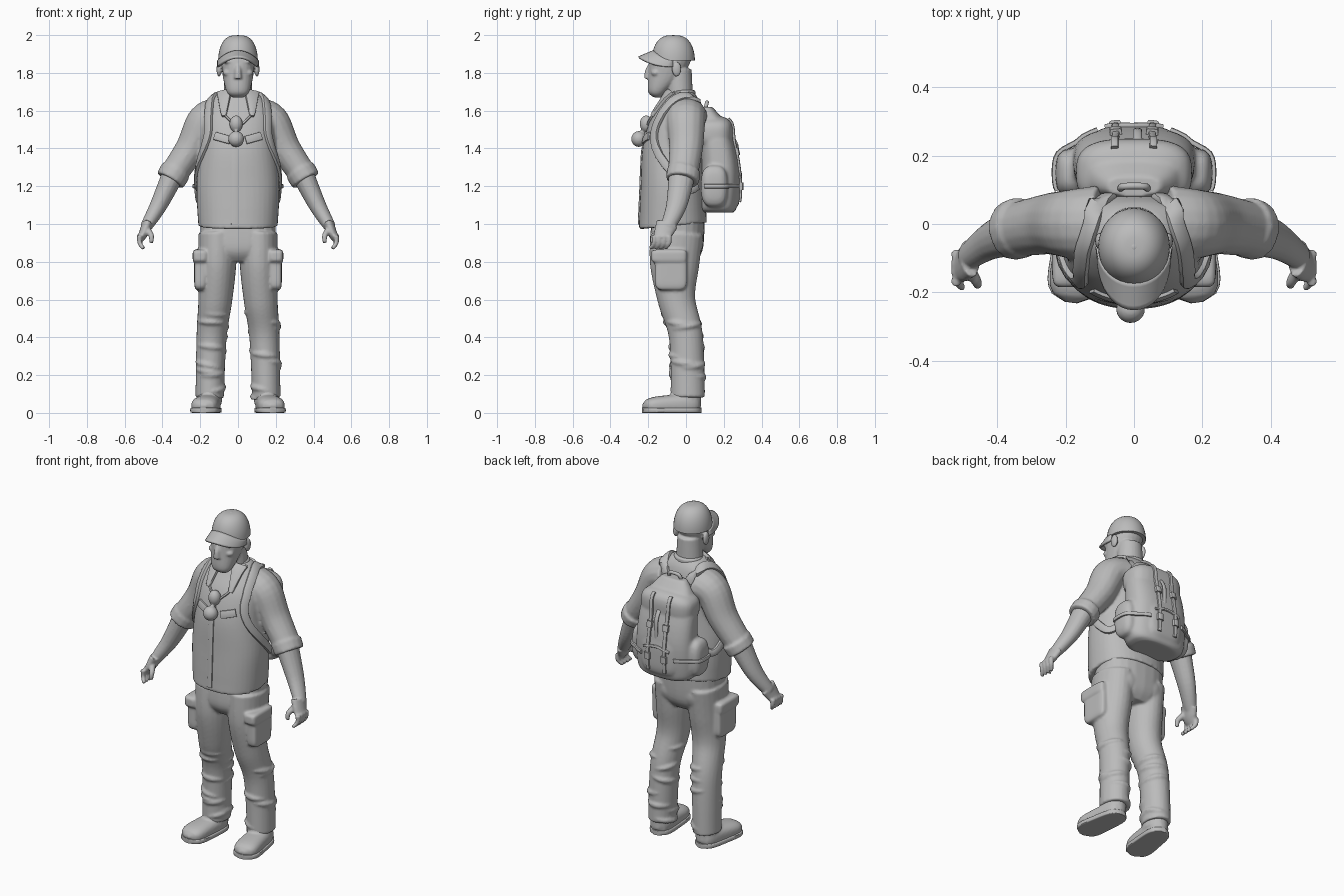
import bpy
import bmesh
import random
from math import cos, sin, pi, tau, radians, copysign
from mathutils import Vector, Matrix
from mathutils.bvhtree import BVHTree

cube = bpy.data.objects.get("Cube")
if cube:
    bpy.data.objects.remove(cube)

random.seed(4)
colour = (.5, .5, .5, 1)
grey = bpy.data.materials.new("plain grey")
grey.use_nodes = True
grey.diffuse_color = colour
grey.node_tree.nodes["Principled BSDF"].inputs["Base Color"].default_value = colour
DEPTH, UP = Vector((0, 1, 0)), Vector((0, 0, 1))
SIDES = ((1, "left"), (-1, "right"))


def spline(rows, steps=6):
    """Smooth curve through rows of numbers."""
    ext, out = [rows[0], *rows, rows[-1]], []
    for quad in zip(ext, ext[1:], ext[2:], ext[3:]):
        for t in (i / steps for i in range(steps)):
            out.append([b + t * ((c - a) + t * (2*a - 5*b + 4*c - d + t * (3*b - a - 3*c + d))) / 2
                        for a, b, c, d in zip(*quad)])
    return out + [list(rows[-1])]


def loft(bm, rows, refs=DEPTH, axis=None, power=2, sides=24):
    """Skin over sections (x, y, z, half width, half depth)."""
    points = [Vector(row[:3]) for row in rows]
    rings = []
    for i, (point, row) in enumerate(zip(points, rows)):
        ahead, behind = points[min(i + 1, len(points) - 1)], points[max(i - 1, 0)]
        along = axis or (ahead - behind).normalized()
        ref = refs[i] if isinstance(refs, list) else refs
        wide = ref.cross(along).normalized()
        deep = along.cross(wide)
        ring = []
        for j in range(sides):
            c, s = (copysign(abs(q) ** (2 / power), q) for q in (cos(tau*j/sides), sin(tau*j/sides)))
            ring.append(bm.verts.new(point + wide * c * row[3] + deep * s * row[4]))
        rings.append(ring)
    for low, high in zip(rings, rings[1:]):
        for j in range(sides):
            k = (j + 1) % sides
            bm.faces.new((low[j], low[k], high[k], high[j]))
    bm.faces.new(rings[0][::-1])
    bm.faces.new(rings[-1])
    return [vert for ring in rings for vert in ring]


def stack(bm, rows, **options):
    """Level sections (z, y, half width, half depth) on the centre line."""
    return loft(bm, [(0, y, z, w, d) for z, y, w, d in spline(rows)], axis=UP, **options)


def tube(bm, points, start, end, squash=1, refs=DEPTH):
    """Tapering round or oval tube along a smooth path."""
    path = spline(points)
    rows = []
    for i, point in enumerate(path):
        radius = start + (end - start) * i / (len(path) - 1)
        rows.append((*point, radius, radius * squash))
    loft(bm, rows, refs=refs, sides=16)


def lump(bm, centre, size, power=2):
    """Ball that turns into a rounded box as power grows."""
    made = bmesh.ops.create_uvsphere(bm, u_segments=32, v_segments=24, radius=1)
    for vert in made["verts"]:
        vert.co /= sum(abs(q) ** power for q in vert.co) ** (1 / power)
    bmesh.ops.transform(bm, matrix=Matrix.Translation(centre) @ Matrix.Diagonal((*size, 1)), verts=made["verts"])


def flip(rows, s):
    return [(row[0] * s, *row[1:]) for row in rows]


def finish(bm, name, voxel=0, soften=3):
    """Make the object; a voxel size fuses its pieces into one skin."""
    bmesh.ops.recalc_face_normals(bm, faces=bm.faces)
    mesh = bpy.data.meshes.new(name)
    bm.to_mesh(mesh)
    bm.free()
    mesh.materials.append(grey)
    ob = bpy.data.objects.new(name, mesh)
    bpy.context.collection.objects.link(ob)
    bpy.ops.object.select_all(action='DESELECT')
    ob.select_set(True)
    bpy.context.view_layer.objects.active = ob
    bpy.ops.object.shade_smooth_by_angle(angle=radians(45))
    if voxel:
        fuse = ob.modifiers.new("fuse", 'REMESH')
        fuse.mode, fuse.voxel_size, fuse.use_smooth_shade = 'VOXEL', voxel, True
        ob.modifiers.new("soften", 'SMOOTH').iterations = soften
    return ob


def surface(ob):
    bpy.context.view_layer.update()
    return BVHTree.FromObject(ob, bpy.context.evaluated_depsgraph_get())


def band(name, tree, points, start, end, thick=.008):
    """Flat strip laid on a surface, tapering in half width."""
    rows, normals, path = [], [], spline(points)
    for i, point in enumerate(path):
        spot, normal = tree.find_nearest(Vector(point))[:2]
        width = start + (end - start) * i / (len(path) - 1)
        rows.append((*(spot + normal * thick * .4), width, thick))
        normals.append(normal)
    bm = bmesh.new()
    loft(bm, rows, refs=normals, power=4, sides=12)
    finish(bm, name)


def crease(bm, limb, z, start, tilt):
    """Cloth fold wrapped part way round a limb."""
    x, y, _, wide, deep = min(limb, key=lambda row: abs(row[2] - z))
    rows = []
    for i in range(20):
        f = i / 19
        angle = start + f * 2.5
        fat = .004 + .012 * sin(pi * f)
        rows.append((x + wide * .95 * cos(angle), y + deep * .95 * sin(angle), z + tilt * f, fat, fat))
    loft(bm, rows, refs=UP, sides=8)


# Shirt with rolled sleeves; the hem dips towards the front
bm = bmesh.new()
body = stack(bm, [(.99, -.07, .21, .18), (1.2, -.07, .22, .17), (1.4, -.07, .2, .16), (1.55, -.05, .19, .14),
                  (1.65, -.03, .15, .1), (1.7, -.03, .09, .07)], power=2.3, sides=40)
for vert in body:
    if vert.co.z < 1.05:
        vert.co.z += (vert.co.y + .07) / 10
for s, side in SIDES:
    tube(bm, flip([(.1, 0, 1.57), (.18, 0, 1.54), (.25, 0, 1.4), (.36, -.02, 1.24)], s), .105, .07, 1.1)
    tube(bm, flip([(.33, -.01, 1.28), (.36, -.02, 1.23)], s), .083, .08, 1.1)
shirt = finish(bm, "shirt", .009)
on_shirt = surface(shirt)
band("button_placket", on_shirt, [(-.02, -.3, 1.55), (-.02, -.3, 1)], .018, .018, .005)

# Collar, chest pockets, pack straps and neck cord
bm = bmesh.new()
stack(bm, [(1.63, -.04, .1, .09), (1.71, -.02, .08, .07)])
finish(bm, "collar_band", .008)
for s, side in SIDES:
    band(side + "_collar_wing", on_shirt, flip([(.07, -.08, 1.7), (.08, -.2, 1.58)], s), .045, .01, .012)
    band(side + "_pocket_flap", on_shirt, flip([(.05, -.3, 1.46), (.15, -.25, 1.48)], s), .022, .022)
    band(side + "_shoulder_strap", on_shirt,
         flip([(.08, .1, 1.6), (.14, 0, 1.7), (.18, -.15, 1.6), (.2, -.2, 1.45), (.23, 0, 1.2), (.2, .1, 1.2)], s),
         .028, .02, .012)
    band(side + "_neck_cord", on_shirt, flip([(.1, -.06, 1.7), (.08, -.2, 1.6), (.01, -.3, 1.55)], s), .006, .006)

# Hanging pendant
bm = bmesh.new()
lump(bm, (-.01, -.21, 1.53), (.035, .035, .045))
lump(bm, (-.01, -.25, 1.45), (.042, .04, .042))
finish(bm, "pendant", .006)

# Forearms and hands
for s, side in SIDES:
    bm = bmesh.new()
    tube(bm, flip([(.34, -.02, 1.27), (.42, -.05, 1.1), (.49, -.1, .98)], s), .062, .03, 1.2)
    tube(bm, flip([(.48, -.1, 1), (.5, -.12, .95), (.52, -.12, .92)], s), .03, .02, 2)
    for i in range(4):
        y = -.09 - i / 38
        tube(bm, flip([(.52, y, .94), (.52, y, .9), (.5, y - .02, .87)], s), .015, .01)
    tube(bm, flip([(.49, -.12, .98), (.46, -.17, .94), (.46, -.18, .9)], s), .02, .01)
    finish(bm, side + "_arm", .006)

# Trousers with folds and cargo pockets
leg = spline([(.11, -.05, .95, .1, .14), (.11, -.06, .78, .1, .13), (.12, -.05, .6, .09, .1),
              (.14, 0, .4, .08, .09), (.15, .01, .08, .075, .09)], 12)
bm = bmesh.new()
stack(bm, [(.8, -.05, .13, .1), (.87, -.05, .19, .14), (1.04, -.04, .2, .14)], power=2.4)
for s, side in SIDES:
    limb = flip(leg, s)
    loft(bm, limb)
    lump(bm, (.08 * s, 0, .9), (.1, .09, .1))
    for i in range(11):
        crease(bm, limb, .11 + i / 24, random.uniform(0, tau), random.uniform(-.05, .05))
    lump(bm, (.2 * s, -.08, .75), (.032, .085, .1), 6)
    lump(bm, (.2 * s, -.09, .83), (.04, .095, .035), 6)
finish(bm, "trousers", .008)

# Boots: the foot turns out and widens towards a round toe
boot = []
for i in range(17):
    f = i / 16
    tip = (1.05 - abs(2 * f - 1) ** 5) ** .5
    boot.append((.145 + .04 * f, .08 - .31 * f, .05 - f / 70, (.06 + .015 * f) * tip, (.06 - f / 60) * tip))
for s, side in SIDES:
    bm = bmesh.new()
    for vert in loft(bm, flip(boot, s), refs=UP, power=2.5):
        vert.co.z = max(vert.co.z, .01)
    tube(bm, flip([(.15, 0, .05), (.15, 0, .12)], s), .065, .065, 1.25)
    finish(bm, side + "_boot", .007)
    bm = bmesh.new()
    loft(bm, [(x, y, .014, w * 1.08, .014) for x, y, z, w, h in flip(boot, s)], refs=UP, power=8)
    finish(bm, side + "_sole")

# Head: neck, jaw and skull, nose, beard, moustache, brows, cheeks and ears
bm = bmesh.new()
stack(bm, [(1.6, -.03, .08, .07), (1.82, -.04, .07, .07)])
stack(bm, [(1.67, -.15, .03, .02), (1.7, -.15, .06, .05), (1.78, -.11, .08, .09), (1.88, -.08, .09, .11),
           (1.95, -.07, .07, .08)], power=2.2)
tube(bm, [(0, -.18, 1.85), (0, -.2, 1.81), (0, -.2, 1.77)], .012, .022)
lump(bm, (0, -.17, 1.71), (.045, .025, .035))
for s, side in SIDES:
    tube(bm, flip([(0, -.19, 1.77), (.03, -.18, 1.76), (.05, -.16, 1.73)], s), .013, .008, refs=UP)
    lump(bm, (.04 * s, -.17, 1.86), (.04, .02, .012))
    lump(bm, (.05 * s, -.16, 1.8), (.03, .025, .02))
    lump(bm, (.1 * s, -.05, 1.82), (.014, .025, .04))
finish(bm, "head", .006)

# Cap: domed crown and arched brim
bm = bmesh.new()
dome = [i / 12 * pi / 2 for i in range(12)]
loft(bm, [(0, -.067, 1.865 + .135 * sin(a), .105 * cos(a) ** .7, .114 * cos(a) ** .7) for a in dome],
     axis=UP, sides=32)
lump(bm, (0, -.067, 1.995), (.012, .012, .005))
finish(bm, "cap_crown")
bm = bmesh.new()
grid = []
for j in range(7):
    f = j / 6
    row = []
    for i in range(21):
        a = (i / 20 - .5) * pi
        reach = .1 * cos(a) + .08 * f * abs(cos(a)) ** .6
        row.append(bm.verts.new((.104 * sin(a), -.07 - reach, 1.915 - f / 30 - sin(a) ** 2 / 20)))
    grid.append(row)
for near, far in zip(grid, grid[1:]):
    for i in range(20):
        bm.faces.new((near[i], near[i + 1], far[i + 1], far[i]))
brim = finish(bm, "cap_brim")
solid = brim.modifiers.new("thickness", 'SOLIDIFY')
solid.thickness, solid.offset = .012, 0

# Backpack with lid, front pocket and side pockets
bm = bmesh.new()
stack(bm, [(1.06, .17, .13, .08), (1.1, .17, .18, .1), (1.3, .18, .18, .1), (1.5, .15, .16, .08),
           (1.62, .11, .08, .03)], power=2.7, sides=40)
lump(bm, (0, .15, 1.48), (.17, .1, .09), 3)
lump(bm, (0, .22, 1.2), (.12, .067, .12), 4)
for s, side in SIDES:
    lump(bm, (.18 * s, .15, 1.2), (.05, .07, .11), 3)
pack = finish(bm, "backpack", .009)
on_pack = surface(pack)
for s, side in SIDES:
    band(side + "_pack_strap", on_pack, flip([(.06, .25, 1.6), (.06, .35, 1.4), (.06, .35, 1.1)], s), .011, .011)
    for level, z in (("lower", 1.2), ("upper", 1.4)):
        band(f"{side}_{level}_buckle", on_pack, flip([(.06, .35, z + .02), (.06, .35, z - .02)], s), .018, .018, .013)
    band(side + "_side_strap", on_pack, flip([(.12, .3, 1.2), (.25, .2, 1.2), (.22, .1, 1.2)], s), .011, .011)
band("pocket_zip", on_pack, [(-.1, .35, 1.25), (0, .35, 1.27), (.1, .35, 1.25)], .007, .007)

# Carry handle and hanging loop
bm = bmesh.new()
tube(bm, [(-.04, .1, 1.6), (-.03, .11, 1.64), (.03, .11, 1.64), (.04, .1, 1.6)], .01, .01)
tube(bm, [(.01, .2, 1.52), (.01, .27, 1.42), (.01, .27, 1.27)], .013, .013, .5)
finish(bm, "handles")
